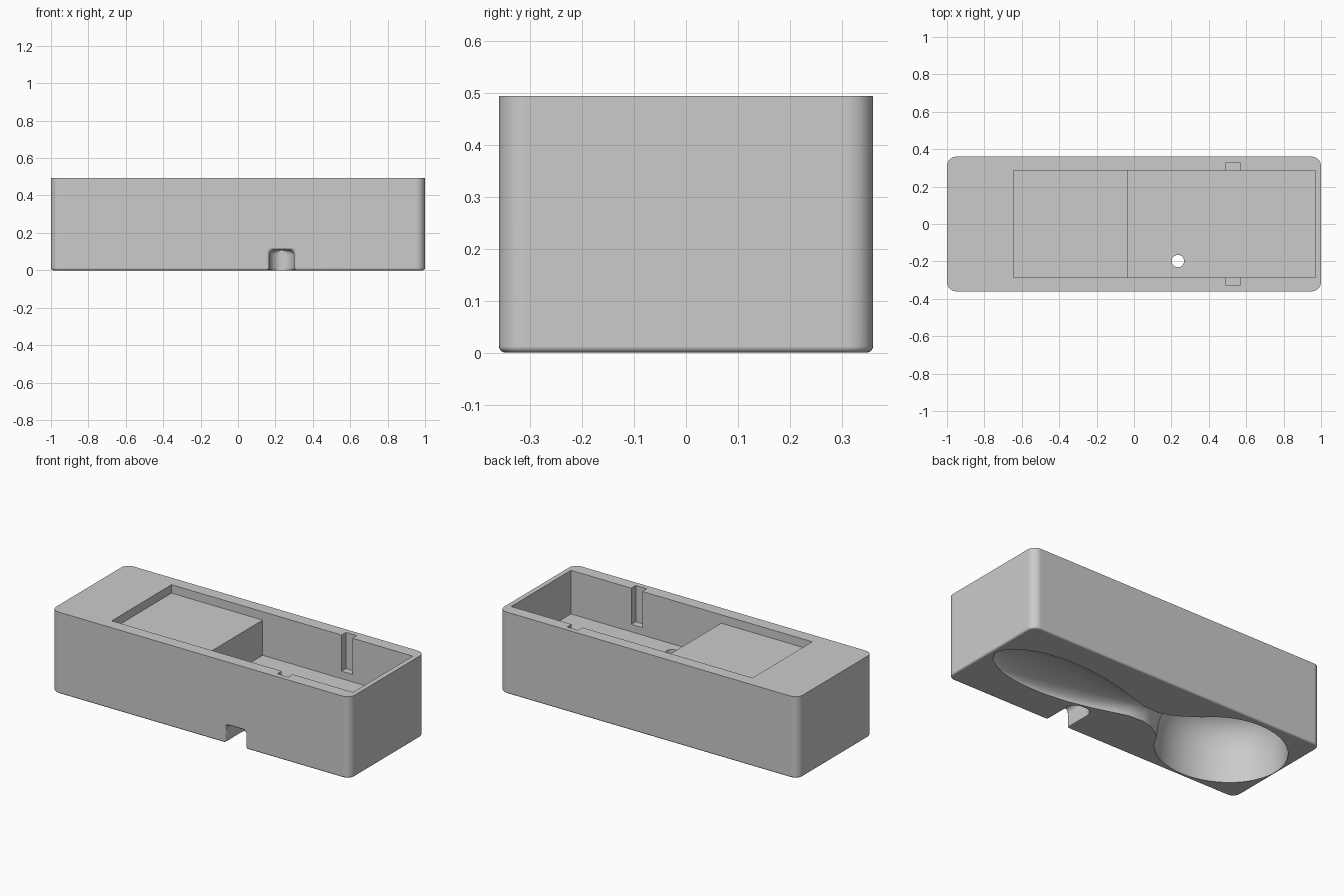
import bpy, bmesh, math
from mathutils import Matrix

cube = bpy.data.objects.get("Cube")
if cube:
    bpy.data.objects.remove(cube)

HEIGHT = 0.494

grey = bpy.data.materials.new("plain_grey")
grey.use_nodes = True
colour = (0.6, 0.6, 0.6, 1)
grey.diffuse_color = colour
grey.node_tree.nodes["Principled BSDF"].inputs["Base Color"].default_value = colour


def make(name, bm):
    bmesh.ops.recalc_face_normals(bm, faces=bm.faces)
    mesh = bpy.data.meshes.new(name)
    bm.to_mesh(mesh)
    bm.free()
    mesh.materials.append(grey)
    ob = bpy.data.objects.new(name, mesh)
    bpy.context.collection.objects.link(ob)
    return ob


def box_bm(x0, x1, y0, y1, z0, z1):
    bm = bmesh.new()
    size = Matrix.Diagonal((x1 - x0, y1 - y0, z1 - z0, 1))
    middle = Matrix.Translation(((x0 + x1) / 2, (y0 + y1) / 2, (z0 + z1) / 2))
    bmesh.ops.create_cube(bm, size=1, matrix=middle @ size)
    return bm


def loft(name, rings):
    bm = bmesh.new()
    loops = [[bm.verts.new(p) for p in ring] for ring in rings]
    n = len(loops[0])
    for a, b in zip(loops, loops[1:]):
        for i in range(n):
            j = (i + 1) % n
            bm.faces.new((a[i], a[j], b[j], b[i]))
    bm.faces.new(loops[0])
    bm.faces.new(loops[-1])
    return make(name, bm)


# Body: block with round upright corners and a soft bottom rim
bm = box_bm(-1, 1, -0.36, 0.36, 0, HEIGHT)
upright = [e for e in bm.edges if abs(e.verts[0].co.z - e.verts[1].co.z) > 0.1]
bmesh.ops.bevel(bm, geom=upright, offset=0.05, segments=8, profile=0.5, affect='EDGES')
rim = [e for e in bm.edges if all(v.co.z < 0.001 for v in e.verts)]
bmesh.ops.bevel(bm, geom=rim, offset=0.012, segments=4, profile=0.5, affect='EDGES')
body = make("case_body", bm)

# Top pockets: shallow ledge, deep compartment, and two wall slots
cutters = [
    make("shallow_pocket", box_bm(-0.645, 0.97, -0.286, 0.286, 0.443, 0.6)),
    make("deep_pocket", box_bm(-0.035, 0.97, -0.286, 0.286, 0.23, 0.6)),
    make("wall_slots", box_bm(0.493, 0.566, -0.328, 0.328, 0.275, 0.6)),
]

# Underside bowl: steep walls curving into a rounded roof
turn = [math.tau * i / 64 for i in range(64)]
DEPTH, POWER = 0.38, 3.4
bowl = [(1, -0.05)]
for i in range(19):
    s = math.sin(math.radians(87) * i / 18)
    bowl.append(((1 - s ** POWER) ** (1 / POWER), DEPTH * s))
cutters.append(loft("bowl_hollow", [
    [(-0.613 + 0.375 * r * math.cos(t), -0.008 + 0.33 * r * math.sin(t), z) for t in turn]
    for r, z in bowl]))

# Underside handle hollow, flaring into the bowl: x, half width, depth
stations = [(-0.5, 0.26, 0.28), (-0.4, 0.225, 0.24), (-0.3, 0.165, 0.17),
            (-0.23, 0.115, 0.12), (-0.17, 0.08, 0.09), (-0.1, 0.06, 0.075),
            (0, 0.065, 0.065), (0.1, 0.095, 0.06), (0.2, 0.125, 0.06),
            (0.35, 0.16, 0.065), (0.5, 0.177, 0.065), (0.65, 0.175, 0.06),
            (0.78, 0.154, 0.05), (0.87, 0.118, 0.038), (0.94, 0.07, 0.022),
            (0.97, 0.02, 0.008)]
cutters.append(loft("handle_hollow", [
    [(x, 0.018 + w * math.cos(t), d * math.sin(t)) for t in turn]
    for x, w, d in stations]))


# Cable notch: arched channel with flared mouth and a round inner end
def notch_ring(y, half, grow):
    top, r = 0.108 + grow, min(0.025, half * 0.9)
    w = half + grow
    side = [(w + 0.012, -0.03), (w + 0.012, 0), (w + 0.004, 0.004), (w, 0.012)]
    for i in range(7):
        a = math.pi / 2 * i / 6
        side.append((w - r + r * math.cos(a), top - r + r * math.sin(a)))
    outline = side + [(-x, z) for x, z in reversed(side)]
    return [(0.234 + x, y, z) for x, z in outline]


R, END = 0.066, -0.198
rings = [notch_ring(y, R, g) for y, g in
         [(-0.38, 0.014), (-0.36, 0.013), (-0.356, 0.006), (-0.348, 0)]]
for i in range(9):
    a = math.radians(80) * i / 8
    rings.append(notch_ring(END + R * math.sin(a), R * math.cos(a), 0))
cutters.append(loft("cable_notch", rings))

# Cable hole through the compartment floor
bm = bmesh.new()
bmesh.ops.create_cone(bm, cap_ends=True, segments=32, radius1=0.033, radius2=0.033,
                      depth=0.3, matrix=Matrix.Translation((0.235, END, 0.2)))
cutters.append(make("cable_hole", bm))

# Cut everything out and keep the finished mesh
for cutter in cutters:
    mod = body.modifiers.new(cutter.name, 'BOOLEAN')
    mod.operation = 'DIFFERENCE'
    mod.solver = 'EXACT'
    mod.object = cutter
graph = bpy.context.evaluated_depsgraph_get()
finished = bpy.data.meshes.new_from_object(body.evaluated_get(graph))
body.modifiers.clear()
body.data = finished
for cutter in cutters:
    bpy.data.objects.remove(cutter)

# Smooth curves, with the large flat walls kept evenly shaded
for ob in bpy.context.selected_objects:
    ob.select_set(False)
body.select_set(True)
bpy.context.view_layer.objects.active = body
bpy.ops.object.shade_smooth_by_angle(angle=math.radians(35))
weighted = body.modifiers.new("even_shading", 'WEIGHTED_NORMAL')
weighted.keep_sharp = True
weighted.weight = 100
